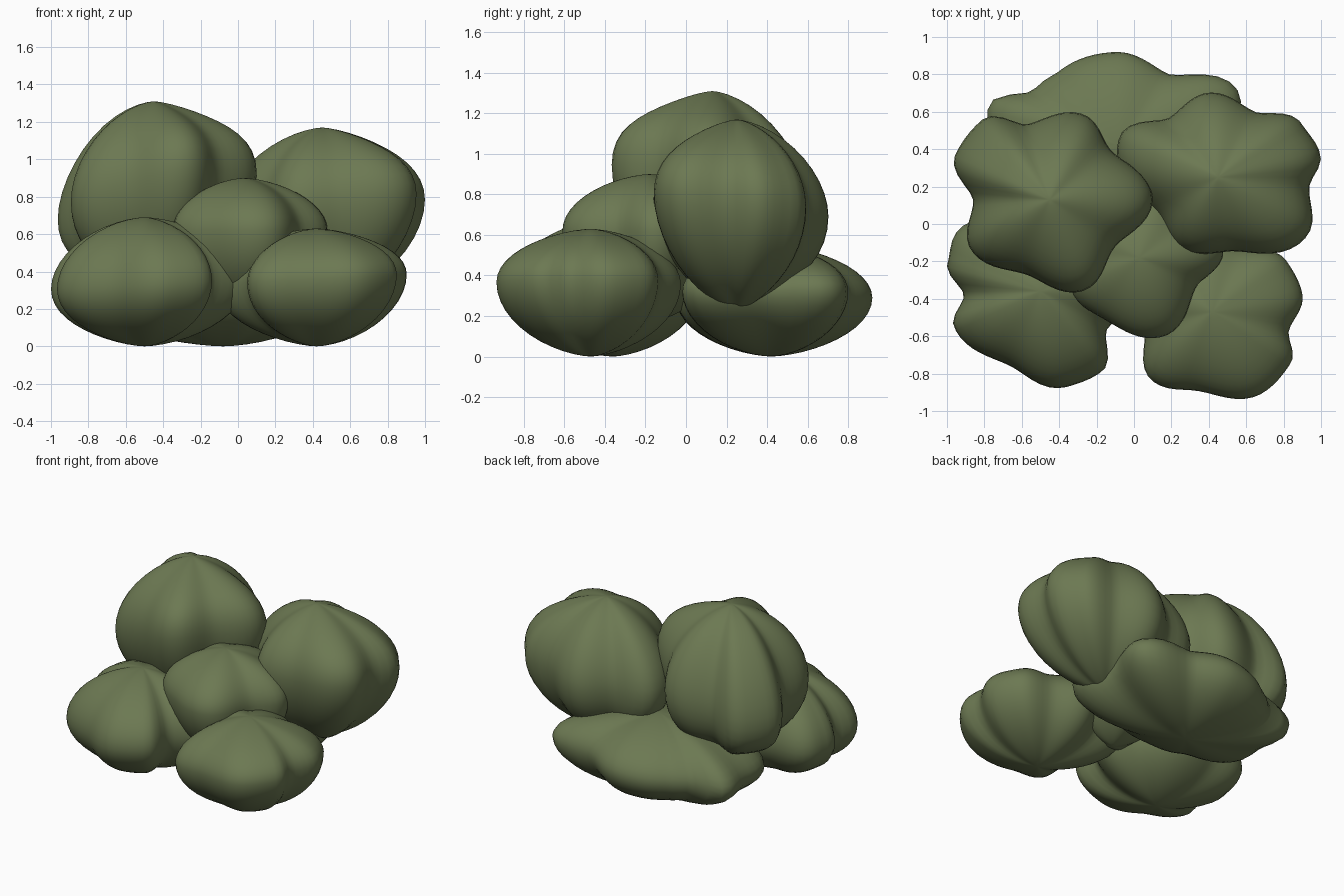
import bpy, bmesh, math

if "Cube" in bpy.data.objects:
    bpy.data.objects.remove(bpy.data.objects["Cube"])

leaf = bpy.data.materials.new("olive_green")
leaf.diffuse_color = (0.15, 0.19, 0.085, 1)
leaf.use_nodes = True
leaf.node_tree.nodes["Principled BSDF"].inputs["Base Color"].default_value = leaf.diffuse_color

SEGS, RINGS = 72, 24


def outline(lobes, deg):
    """Smooth closed curve through (angle, radius) tips and valleys."""
    pts = sorted((a % 360, r) for a, r in lobes)
    pts = [(pts[-1][0] - 360, pts[-1][1])] + pts + [(pts[0][0] + 360, pts[0][1])]
    for (a, r), (b, s) in zip(pts, pts[1:]):
        if a <= deg <= b:
            u = (1 - math.cos(math.pi * (deg - a) / (b - a))) / 2
            return r + (s - r) * u


def clump(name, centre, heights, tilt, points, lobes):
    """Lobed, pumpkin-like foliage clump.

    heights = bottom, widest, top; points = how pointed top and bottom are."""
    cx, cy = centre
    zb, zm, zt = heights
    bm = bmesh.new()
    top = bm.verts.new((cx, cy, zt))
    bottom = bm.verts.new((cx, cy, zb))
    rings = []
    for j in range(1, RINGS):
        phi = math.pi * j / RINGS
        s, c = math.sin(phi), math.cos(phi)
        power = points[0] if c > 0 else points[1]
        ring = []
        for i in range(SEGS):
            a = 2 * math.pi * i / SEGS
            r = outline(lobes, 360 * i / SEGS) * s ** power
            dx, dy = r * math.cos(a), r * math.sin(a)
            z = zm + c * ((zt - zm) if c > 0 else (zm - zb))
            z += s * s * (tilt[0] * dx + tilt[1] * dy)
            ring.append(bm.verts.new((cx + dx, cy + dy, z)))
        rings.append(ring)
    for i in range(SEGS):
        k = (i + 1) % SEGS
        bm.faces.new((top, rings[0][i], rings[0][k]))
        bm.faces.new((bottom, rings[-1][k], rings[-1][i]))
        for p, q in zip(rings, rings[1:]):
            bm.faces.new((p[i], q[i], q[k], p[k]))
    for f in bm.faces:
        f.smooth = True
    me = bpy.data.meshes.new(name)
    bm.to_mesh(me)
    bm.free()
    me.materials.append(leaf)
    ob = bpy.data.objects.new(name, me)
    bpy.context.collection.objects.link(ob)


# Two tall upper clumps
clump("upper_left_clump", (-0.45, 0.13), (0.30, 0.82, 1.31), (0.2, -0.2), (1.33, 1.3),
      [(0, .55), (40, .42), (68, .49), (106, .42), (130, .56), (155, .56),
       (181, .41), (212, .50), (252, .42), (291, .52), (323, .43)])
clump("upper_right_clump", (0.45, 0.25), (0.23, 0.74, 1.17), (0.1, -0.1), (1.35, 1.42),
      [(12, .56), (33, .53), (62, .40), (97, .455), (128, .41), (157, .57),
       (214, .38), (245, .43), (277, .40), (328, .57), (354, .49)])
# Small clump in the middle
clump("centre_clump", (0.03, -0.18), (0.17, 0.62, 0.90), (0, 0), (1.25, 1.3),
      [(5, .45), (40, .37), (75, .42), (110, .37), (145, .42), (178, .35),
       (207, .41), (240, .38), (287, .44), (332, .34)])
# Low front pair
clump("front_left_clump", (-0.50, -0.36), (0.0, 0.33, 0.69), (0.05, 0), (1.25, 1.25),
      [(5, .56), (35, .43), (65, .44), (110, .42), (145, .55), (163, .52),
       (183, .41), (202, .50), (246, .43), (285, .53), (308, .54), (330, .41)])
clump("front_right_clump", (0.42, -0.47), (0.0, 0.36, 0.63), (0.05, 0), (1.25, 1.25),
      [(11, .49), (35, .48), (66, .38), (100, .45), (125, .40), (155, .58),
       (195, .38), (228, .49), (260, .43), (302, .51), (327, .50), (346, .42)])
# Wide flat clump at the back
clump("back_clump", (-0.08, 0.42), (0.0, 0.29, 0.55), (0.06, 0), (1.23, 1.23),
      [(0, .60), (24, .70), (58, .46), (92, .50), (128, .51), (146, .54),
       (163, .73), (180, .68), (197, .71), (235, .50), (270, .47), (300, .50),
       (330, .74)])
